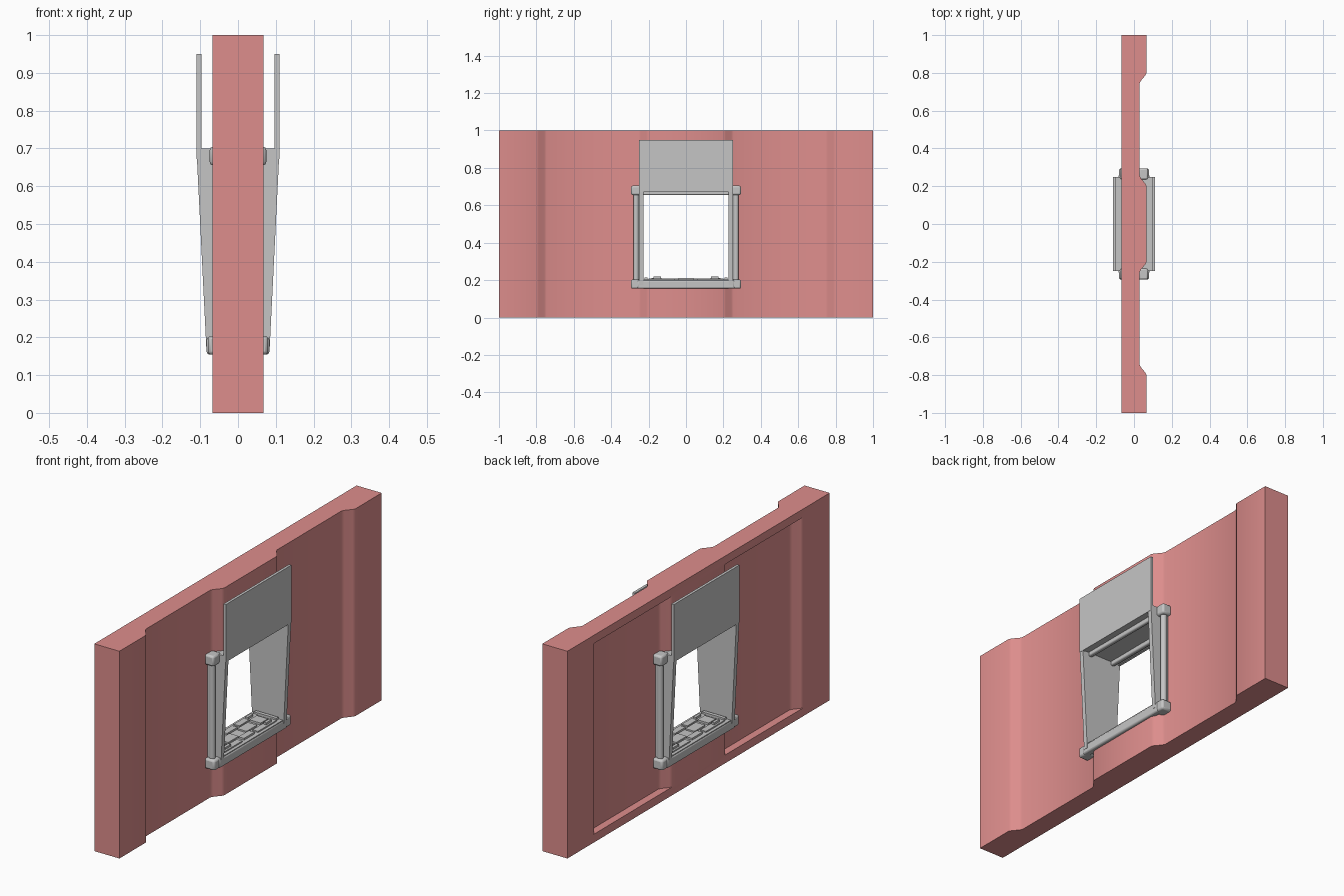
import bpy, bmesh, math
from mathutils import Matrix

if "Cube" in bpy.data.objects:
    bpy.data.objects.remove(bpy.data.objects["Cube"])


def material(name, rgb):
    m = bpy.data.materials.new(name)
    m.diffuse_color = (*rgb, 1)
    m.use_nodes = True
    m.node_tree.nodes["Principled BSDF"].inputs["Base Color"].default_value = m.diffuse_color
    return m


RED = material("dusty_red", (0.73, 0.27, 0.265))
GREY = material("light_grey", (0.56, 0.56, 0.56))


def finish(name, bm, mat, bevel=0, smooth=False):
    bmesh.ops.recalc_face_normals(bm, faces=bm.faces)
    me = bpy.data.meshes.new(name)
    bm.to_mesh(me)
    bm.free()
    ob = bpy.data.objects.new(name, me)
    bpy.context.collection.objects.link(ob)
    me.materials.append(mat)
    if bevel:
        b = ob.modifiers.new("bevel", 'BEVEL')
        b.width, b.segments = bevel, 2
    if smooth:
        shade(ob)
    return ob


def shade(ob):
    bpy.ops.object.select_all(action='DESELECT')
    ob.select_set(True)
    bpy.context.view_layer.objects.active = ob
    bpy.ops.object.shade_smooth_by_angle(angle=math.radians(35))


def prism(name, pts, axis, a, b, mat, **kw):
    """Extrude a 2D outline: axis 'z' takes (x, y) points, axis 'y' takes (x, z)."""
    bm = bmesh.new()
    place = (lambda p, h: (p[0], p[1], h)) if axis == 'z' else (lambda p, h: (p[0], h, p[1]))
    lo = [bm.verts.new(place(p, a)) for p in pts]
    hi = [bm.verts.new(place(p, b)) for p in pts]
    bm.faces.new(lo)
    bm.faces.new(hi)
    for i in range(len(pts)):
        j = (i + 1) % len(pts)
        bm.faces.new((lo[i], lo[j], hi[j], hi[i]))
    return finish(name, bm, mat, **kw)


def box(name, x, y, z, mat=GREY, **kw):
    return prism(name, [(x[0], y[0]), (x[1], y[0]), (x[1], y[1]), (x[0], y[1])], 'z', z[0], z[1], mat, **kw)


def span(s, a, b):
    return tuple(sorted((s * a, s * b)))


# Wall slab: the +x face has two full-height recesses with soft shoulders
W, D = 0.067, 0.03
shoulder = [(0.0, W), (0.012, 0.061), (0.042, 0.036), (0.055, D)]
half = [(x, 0.8 - t) for t, x in shoulder] + [(x, 0.2 + t) for t, x in reversed(shoulder)]
outline = [(-W, 1), (W, 1)] + half + [(x, -y) for x, y in reversed(half)] + [(W, -1), (-W, -1)]
wall = prism("wall_panel", outline, 'z', 0, 1, RED)


# Cutters: window opening, and two framed pockets in the -x face
def pocket_cutter(s):
    rings = [(-0.1, 0.2, 0.8), (-W, 0.2, 0.8), (-0.061, 0.212, 0.788),
             (-0.036, 0.242, 0.758), (-D, 0.255, 0.745)]
    bm = bmesh.new()
    loops = [[bm.verts.new((x, s * y, z)) for y, z in ((a, 0.04), (b, 0.04), (b, 0.96), (a, 0.96))]
             for x, a, b in rings]
    bm.faces.new(loops[0])
    bm.faces.new(loops[-1])
    for p, q in zip(loops, loops[1:]):
        for i in range(4):
            j = (i + 1) % 4
            bm.faces.new((p[i], p[j], q[j], q[i]))
    return finish("pocket_cutter", bm, RED)


cutters = [pocket_cutter(1), pocket_cutter(-1),
           box("window_cutter", (-0.2, 0.2), (-0.245, 0.245), (0.165, 0.695), RED)]
bpy.context.view_layer.objects.active = wall
for c in cutters:
    c.hide_render = True
    m = wall.modifiers.new("cut", 'BOOLEAN')
    m.operation, m.object, m.solver = 'DIFFERENCE', c, 'EXACT'
    bpy.ops.object.modifier_apply(modifier=m.name)
for c in cutters:
    bpy.data.objects.remove(c)
shade(wall)

# Window jambs: tapered side plates running right through the wall
for s, side in ((1, "back"), (-1, "front")):
    prism("jamb_" + side, [(-0.084, 0.175), (0.084, 0.175), (0.11, 0.7), (-0.11, 0.7)],
          'y', s * 0.228, s * 0.25, GREY)

# Head and sill of the frame
box("window_head", (-0.108, 0.108), (-0.23, 0.23), (0.675, 0.7))
box("window_sill", (-0.08, 0.08), (-0.25, 0.25), (0.16, 0.202))

for sx, face in ((1, "right"), (-1, "left")):
    # Upright shutter plate standing off the wall, and a rounded lip under the head
    box("shutter_" + face, span(sx, 0.097, 0.11), (-0.25, 0.25), (0.672, 0.95))
    box("head_lip_" + face, span(sx, 0.055, 0.075), (-0.23, 0.23), (0.655, 0.69), bevel=0.006, smooth=True)
    # Sill nosing
    box("sill_nosing_" + face, span(sx, 0.05, 0.083), (-0.26, 0.26), (0.154, 0.2), bevel=0.008, smooth=True)
    for sy, side in ((1, "back"), (-1, "front")):
        tag = face + "_" + side
        # Round post with a block at each end
        bm = bmesh.new()
        bmesh.ops.create_cone(bm, cap_ends=True, segments=16, radius1=0.015, radius2=0.015, depth=0.47,
                              matrix=Matrix.Translation((sx * 0.05, sy * 0.267, 0.43)))
        finish("post_" + tag, bm, GREY, smooth=True)
        box("post_backing_" + tag, span(sx, 0.025, 0.048), span(sy, 0.24, 0.275), (0.19, 0.67))
        for z0, x1, part in ((0.154, 0.08, "foot"), (0.655, 0.075, "cap")):
            box(part + "_block_" + tag, span(sx, 0.025, x1), span(sy, 0.235, 0.294),
                (z0, z0 + 0.05), bevel=0.009, smooth=True)
        # Raised plates on the sill
        box("sill_plate_" + tag, span(sx, 0.035, 0.065), span(sy, 0.06, 0.2), (0.2, 0.208))
        box("sill_latch_" + tag, span(sx, 0.042, 0.056), span(sy, 0.135, 0.175), (0.206, 0.218))
    box("sill_strip_" + face, span(sx, 0.03, 0.06), (-0.04, 0.04), (0.2, 0.211))

# Central plates on the sill
for sy, side in ((1, "back"), (-1, "front")):
    box("sill_pad_" + side, (-0.025, 0.025), span(sy, 0.03, 0.11), (0.2, 0.209))
    box("sill_rail_" + side, (-0.06, 0.06), span(sy, 0.205, 0.222), (0.2, 0.214))
    box("sill_bar_" + side, (-0.03, 0.03), span(sy, 0.13, 0.185), (0.2, 0.212))
